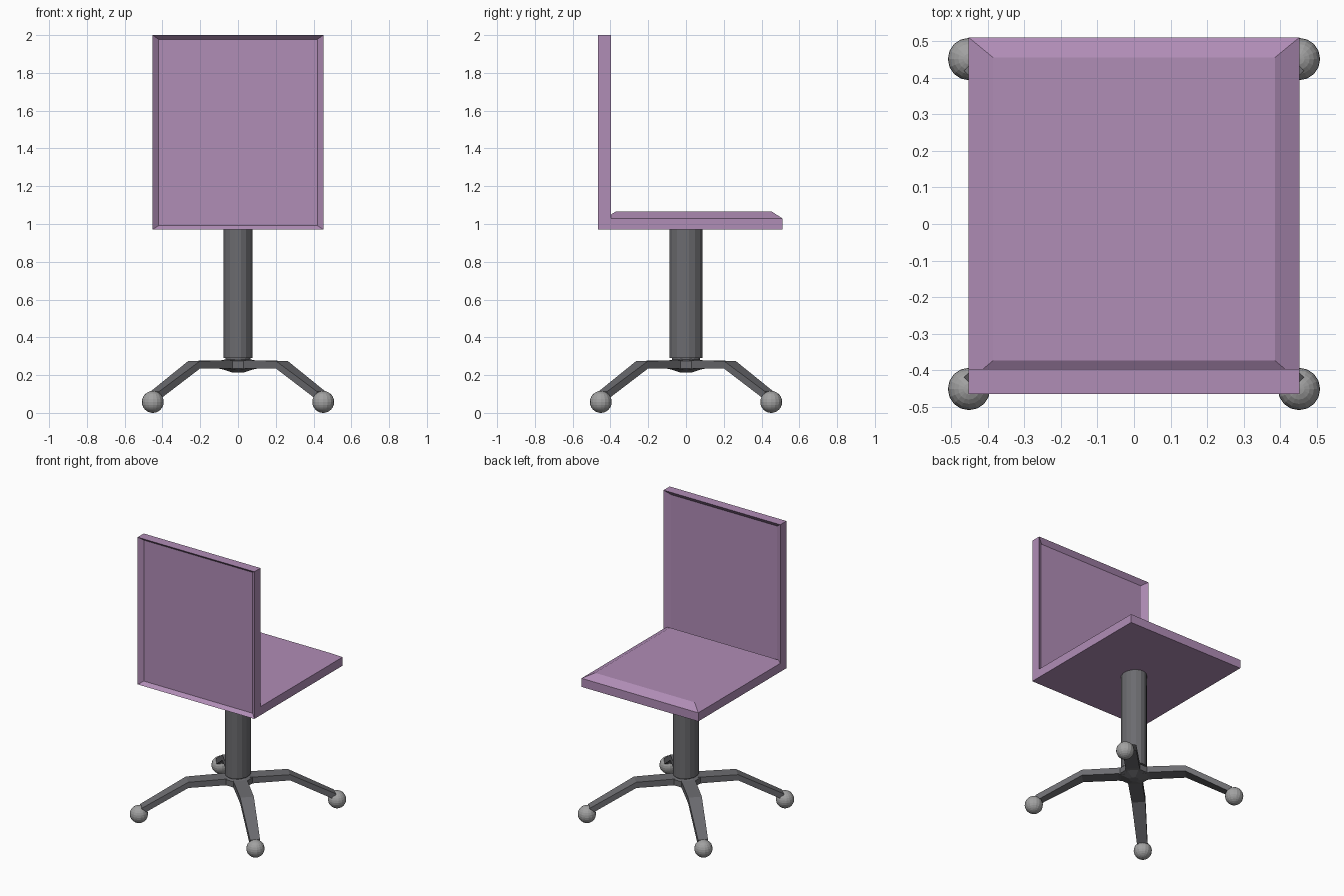
import bpy, bmesh, math
from mathutils import Vector, Matrix

if "Cube" in bpy.data.objects:
    bpy.data.objects.remove(bpy.data.objects["Cube"])


def material(name, rgb):
    m = bpy.data.materials.new(name)
    m.diffuse_color = (*rgb, 1)
    m.use_nodes = True
    m.node_tree.nodes["Principled BSDF"].inputs["Base Color"].default_value = m.diffuse_color
    return m


PURPLE = material("purple upholstery", (0.435, 0.266, 0.468))
DARK = material("dark grey metal", (0.150, 0.150, 0.162))
GREY = material("mid grey castor", (0.36, 0.36, 0.36))


def finish(name, bm, mat):
    bmesh.ops.recalc_face_normals(bm, faces=bm.faces)
    me = bpy.data.meshes.new(name)
    bm.to_mesh(me)
    bm.free()
    me.materials.append(mat)
    ob = bpy.data.objects.new(name, me)
    bpy.context.collection.objects.link(ob)
    return ob


def loft(name, rings, mat):
    """Skin a list of equal-length point rings and cap both ends."""
    bm = bmesh.new()
    loops = [[bm.verts.new(p) for p in r] for r in rings]
    for a, b in zip(loops, loops[1:]):
        n = len(a)
        for i in range(n):
            j = (i + 1) % n
            bm.faces.new((a[i], a[j], b[j], b[i]))
    bm.faces.new(loops[0])
    bm.faces.new(loops[-1])
    return finish(name, bm, mat)


def rect_xy(x, y0, y1, z):
    return [(-x, y0, z), (x, y0, z), (x, y1, z), (-x, y1, z)]


def rect_xz(x, z0, z1, y):
    return [(-x, y, z0), (x, y, z0), (x, y, z1), (-x, y, z1)]


def oval(rx, ry, z, n):
    return [(rx * math.cos(2 * math.pi * (i + .5) / n),
             ry * math.sin(2 * math.pi * (i + .5) / n), z) for i in range(n)]


# Seat: slab with a sloped edge around the top
loft("seat", [rect_xy(.452, -.43, .51, .97), rect_xy(.452, -.43, .51, 1.03),
              rect_xy(.385, -.373, .455, 1.065)], PURPLE)

# Backrest: frame with a sunken panel on both sides
loft("backrest", [rect_xz(.42, .992, 1.978, -.44), rect_xz(.452, .97, 2.0, -.465),
                  rect_xz(.452, .97, 2.0, -.397), rect_xz(.41, .992, 1.97, -.422)], PURPLE)

# Column, neck and hub
loft("column", [oval(.078, .088, .29, 16), oval(.078, .088, .975, 16)], DARK)
loft("column_neck", [oval(.068, .075, .26, 16), oval(.068, .075, .292, 16)], DARK)
loft("base_hub", [oval(.03, .03, .213, 8), oval(.10, .10, .235, 8),
                  oval(.10, .10, .275, 8), oval(.07, .07, .284, 8)], DARK)

# Four diagonal legs with a bend, each ending in a ball castor
# (distance along the diagonal, bottom z, top z, half width)
LEG = [(.04, .225, .28, .045), (.10, .235, .278, .045),
       (.328, .235, .275, .044), (.625, .068, .112, .032)]
for k in range(4):
    turn = Matrix.Rotation(math.radians(45 + 90 * k), 3, 'Z')
    rings = [[turn @ Vector(p) for p in ((d, -w, z0), (d, w, z0), (d, w, z1), (d, -w, z1))]
             for d, z0, z1, w in LEG]
    loft(f"base_leg_{k + 1}", rings, DARK)

    bm = bmesh.new()
    bmesh.ops.create_uvsphere(bm, u_segments=16, v_segments=12, radius=.058)
    bmesh.ops.translate(bm, verts=bm.verts, vec=turn @ Vector((.638, 0, 0)) + Vector((0, 0, .058)))
    finish(f"castor_{k + 1}", bm, GREY)
